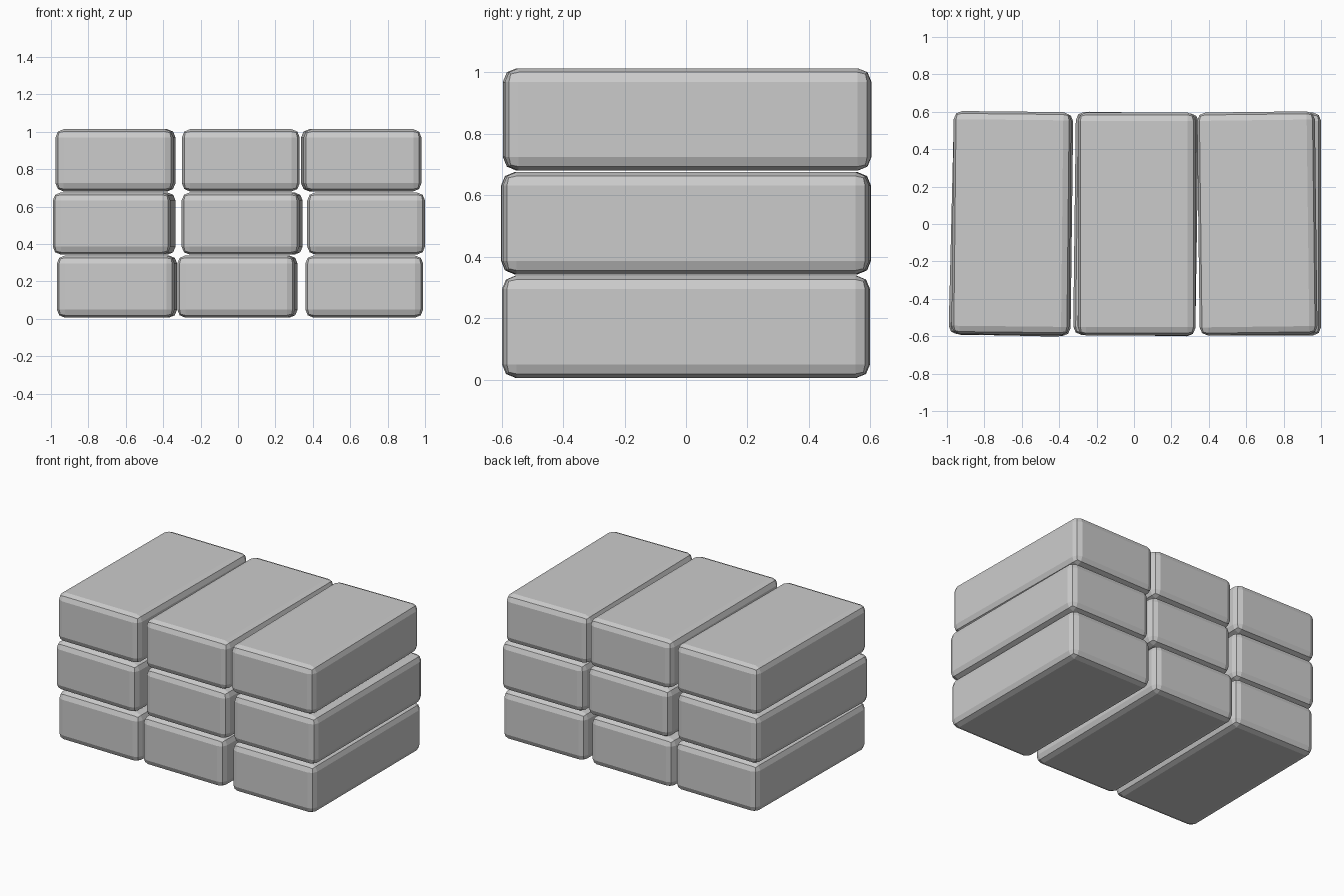
import bpy, bmesh
from math import radians
from mathutils import Matrix

if "Cube" in bpy.data.objects:
    bpy.data.objects.remove(bpy.data.objects["Cube"])

WIDTH, LENGTH, HEIGHT, BEVEL = 0.63, 1.192, 0.333, 0.044


def brick(name, x, y, z, turn):
    """One rounded block, slightly turned about the vertical axis."""
    bm = bmesh.new()
    bmesh.ops.create_cube(bm, size=1, matrix=Matrix.Diagonal((WIDTH, LENGTH, HEIGHT, 1)))
    bmesh.ops.bevel(bm, geom=bm.edges[:], offset=BEVEL, segments=2,
                    profile=0.5, affect='EDGES', clamp_overlap=True)
    mesh = bpy.data.meshes.new(name)
    bm.to_mesh(mesh)
    bm.free()
    ob = bpy.data.objects.new(name, mesh)
    ob.location = (x, y, z)
    ob.rotation_euler.z = radians(turn)
    bpy.context.collection.objects.link(ob)


# Rows from bottom to top: (centre x, centre y, turn in degrees)
rows = {
    "bottom": (0.172, [(-0.647, 0.0, -0.7), (-0.003, 0.0, -0.7), (0.675, 0.0, 0.0)]),
    "middle": (0.509, [(-0.662, 0.0, -1.4), (0.022, 0.0, -0.9), (0.685, 0.0, 0.0)]),
    "top": (0.847, [(-0.655, 0.005, -0.6), (0.015, 0.0, 0.0), (0.659, 0.003, 0.7)]),
}
for row, (z, bricks) in rows.items():
    for side, (x, y, turn) in zip(("left", "centre", "right"), bricks):
        brick(f"{row}_{side}_brick", x, y, z, turn)
